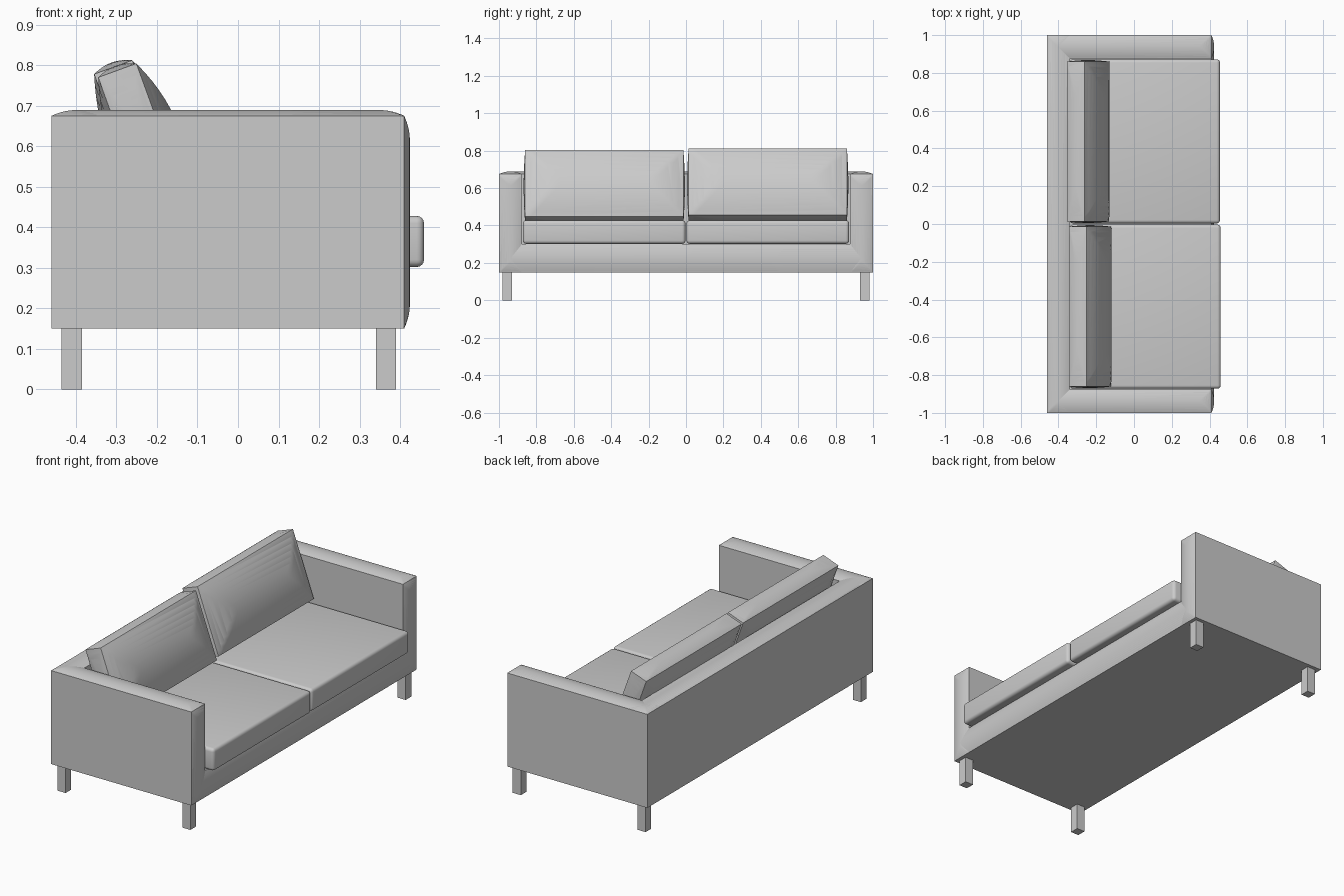
import bpy, bmesh, math
from mathutils import Matrix, Vector

if "Cube" in bpy.data.objects:
    bpy.data.objects.remove(bpy.data.objects["Cube"])

fabric = bpy.data.materials.new("grey_fabric")
fabric.use_nodes = True
fabric.diffuse_color = (0.6, 0.6, 0.6, 1)
fabric.node_tree.nodes["Principled BSDF"].inputs["Base Color"].default_value = (0.6, 0.6, 0.6, 1)


def finish(name, bm, bevel=0):
    bmesh.ops.recalc_face_normals(bm, faces=bm.faces)
    mesh = bpy.data.meshes.new(name)
    bm.to_mesh(mesh)
    bm.free()
    ob = bpy.data.objects.new(name, mesh)
    bpy.context.collection.objects.link(ob)
    mesh.materials.append(fabric)
    bpy.ops.object.select_all(action="DESELECT")
    ob.select_set(True)
    bpy.context.view_layer.objects.active = ob
    if bevel:
        mod = ob.modifiers.new("soft_edges", "BEVEL")
        mod.width = bevel
        mod.segments = 4
        bpy.ops.object.modifier_apply(modifier=mod.name)
    bpy.ops.object.shade_smooth_by_angle(angle=math.radians(35))
    return ob


def padded_box(name, low, high, crowns=None, radius=0.06, bevel=0, place=None):
    """Box whose chosen faces (axis, side) swell by a height, pinched at their edges."""
    low, high = Vector(low), Vector(high)
    centre, half = (low + high) / 2, (high - low) / 2
    steps = 7
    bm = bmesh.new()
    bmesh.ops.create_cube(bm, size=2)
    if crowns:
        bmesh.ops.subdivide_edges(bm, edges=bm.edges[:], cuts=steps * 2, use_grid_fill=True)
    for v in bm.verts:
        unit = v.co.copy()
        # step count in from the nearest edge, per axis
        depth = [round((1 - abs(c)) * (steps * 2 + 1) / 2) / steps for c in unit]
        for a in range(3):
            inset = min(half[a], radius) * depth[a]
            v.co[a] = math.copysign(half[a] - inset, unit[a])
        for (a, side), height in (crowns or {}).items():
            if unit[a] * side > 0.999:
                t = min(depth[b] for b in range(3) if b != a)
                v.co[a] += side * height * (1 - (1 - t) ** 2)
        v.co += centre
    bmesh.ops.remove_doubles(bm, verts=bm.verts, dist=0.0001)
    bmesh.ops.dissolve_limit(bm, angle_limit=0.005, verts=bm.verts, edges=bm.edges)
    if place:
        bm.transform(place)
    return finish(name, bm, bevel)


X, Y, Z = range(3)

# Frame: back, front base and two arms with softly domed tops and fronts
padded_box("backrest_frame", (-0.46, -1, 0.15), (-0.34, 1, 0.675), {(Z, 1): 0.014})
padded_box("seat_base", (-0.46, -1, 0.15), (0.41, 1, 0.30), {(X, 1): 0.014}, radius=0.075)

for side, label in ((1, "left"), (-1, "right")):
    inner, outer = sorted((side * 0.877, side * 1.0))
    padded_box(label + "_arm", (-0.46, inner, 0.15), (0.41, outer, 0.675),
               {(Z, 1): 0.014, (X, 1): 0.014})

    # Legs
    y0, y1 = sorted((side * 0.93, side * 0.98))
    for x, end in ((-0.435, "back"), (0.34, "front")):
        padded_box(f"{label}_{end}_leg", (x, y0, 0), (x + 0.05, y1, 0.15))

    # Seat cushions
    y0, y1 = sorted((side * 0.003, side * 0.872))
    padded_box(label + "_seat_cushion", (-0.34, y0, 0.302), (0.457 - 0.002 * side, y1, 0.428), bevel=0.018)

    # Leaning, plump back cushions; local origin is the top front edge
    place = (Matrix.Translation((-0.256 - 0.005 * side, side * 0.437, 0.808 + 0.004 * side))
             @ Matrix.Rotation(math.radians(-20), 4, "Y"))
    padded_box(label + "_back_cushion", (-0.1, -0.423, -0.38), (0, 0.423, 0),
               {(X, 1): 0.045, (X, -1): 0.03, (Z, 1): 0.012, (Z, -1): 0.01,
                (Y, 1): 0.008, (Y, -1): 0.008}, radius=0.19, place=place)
